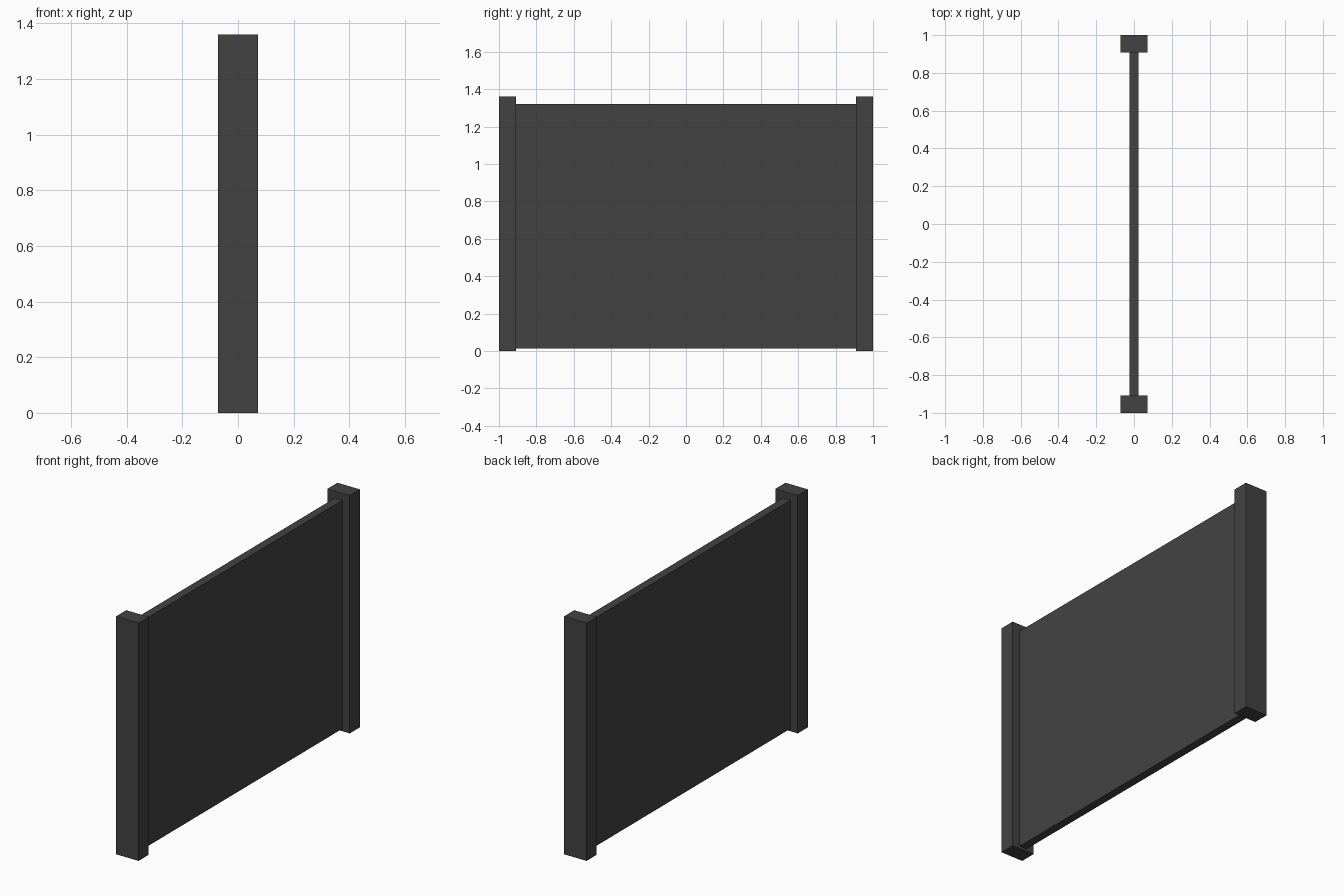
import bpy

if "Cube" in bpy.data.objects:
    bpy.data.objects.remove(bpy.data.objects["Cube"])

dark = bpy.data.materials.new("dark_grey")
dark.diffuse_color = (0.055, 0.055, 0.055, 1)
dark.use_nodes = True
dark.node_tree.nodes["Principled BSDF"].inputs["Base Color"].default_value = dark.diffuse_color


def box(name, size, center):
    bpy.ops.mesh.primitive_cube_add(size=1, location=center)
    obj = bpy.context.object
    obj.name = name
    obj.scale = size
    bpy.ops.object.transform_apply(location=False, rotation=False, scale=True)
    obj.data.materials.append(dark)
    return obj


POST_W, POST_D, POST_H = 0.142, 0.092, 1.36
PANEL_T, PANEL_BOTTOM, PANEL_TOP = 0.048, 0.014, 1.32

# End posts, mirrored across y
for side, name in ((-1, "front_post"), (1, "back_post")):
    box(name, (POST_W, POST_D, POST_H), (0, side * (1 - POST_D / 2), POST_H / 2))

# Thin panel between the posts, raised slightly off the ground
box("panel", (PANEL_T, 2 * (1 - POST_D), PANEL_TOP - PANEL_BOTTOM),
    (0, 0, (PANEL_TOP + PANEL_BOTTOM) / 2))
